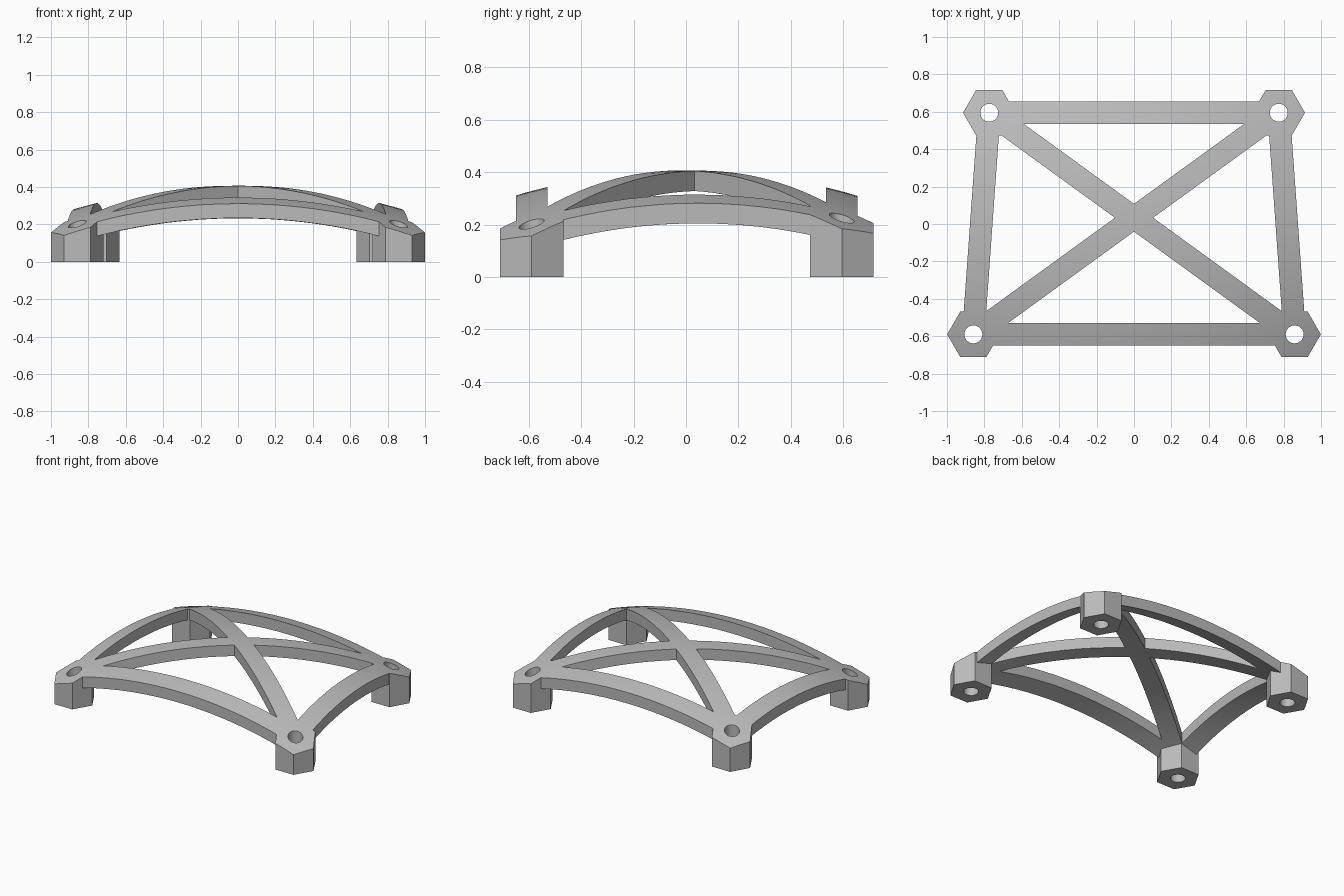
import bpy, bmesh, math
from mathutils import Vector, Matrix

cube = bpy.data.objects.get("Cube")
if cube:
    bpy.data.objects.remove(cube, do_unlink=True)

FRONT, BACK = (0.859, -0.59), (0.774, 0.595)   # bolt centres on the left side
LEG_R, HOLE_R, BAR_W = 0.14, 0.048, 0.12
PEAK, THICK = 0.407, 0.077
DOME = (2.66, 2.25, 2.25)                      # dome ellipsoid radii

grey = bpy.data.materials.new("plain grey")
grey.use_nodes = True
grey.diffuse_color = (0.5, 0.5, 0.5, 1)
grey.node_tree.nodes["Principled BSDF"].inputs["Base Color"].default_value = (0.5, 0.5, 0.5, 1)


def make(name, bm):
    mesh = bpy.data.meshes.new(name)
    bmesh.ops.recalc_face_normals(bm, faces=bm.faces)
    bm.to_mesh(mesh)
    bm.free()
    mesh.materials.append(grey)
    ob = bpy.data.objects.new(name, mesh)
    bpy.context.collection.objects.link(ob)
    return ob


def prism(name, points, z0, z1):
    bm = bmesh.new()
    face = bm.faces.new([bm.verts.new((p[0], p[1], z0)) for p in points])
    top = bmesh.ops.extrude_face_region(bm, geom=[face])
    verts = [g for g in top["geom"] if isinstance(g, bmesh.types.BMVert)]
    bmesh.ops.translate(bm, verts=verts, vec=(0, 0, z1 - z0))
    return make(name, bm)


def ring(centre, radius, sides):
    return [(centre[0] + radius * math.cos(math.tau * i / sides),
             centre[1] + radius * math.sin(math.tau * i / sides)) for i in range(sides)]


def bar(name, a, b):
    a, b = Vector(a), Vector(b)
    d = (b - a).normalized()
    side = Vector((-d.y, d.x)) * BAR_W / 2
    return prism(name, [a - side, b - side, b + side, a + side], 0.05, 0.6)


def dome(name, peak):
    bm = bmesh.new()
    bmesh.ops.create_icosphere(bm, subdivisions=6, radius=1)
    bmesh.ops.transform(bm, verts=bm.verts,
                        matrix=Matrix.Translation((0, 0, peak - DOME[2])) @ Matrix.Diagonal((*DOME, 1)))
    return make(name, bm)


def combine(target, tool, operation):
    mod = target.modifiers.new(tool.name, 'BOOLEAN')
    mod.operation, mod.solver, mod.object = operation, 'EXACT', tool
    bpy.context.view_layer.objects.active = target
    bpy.ops.object.modifier_apply(modifier=mod.name)
    bpy.data.objects.remove(tool, do_unlink=True)


def mirror(p):
    return (-p[0], p[1])


# Crossed and perimeter bars
frame = bar("arched_frame", FRONT, mirror(BACK))
for name, a, b in (("cross_bar", mirror(FRONT), BACK),
                   ("front_bar", mirror(FRONT), FRONT),
                   ("back_bar", mirror(BACK), BACK),
                   ("left_bar", FRONT, BACK),
                   ("right_bar", mirror(FRONT), mirror(BACK))):
    combine(frame, bar(name, a, b), 'UNION')

# Arched underside
combine(frame, dome("inner_dome", PEAK - THICK), 'DIFFERENCE')

# Six-sided legs
corners = [FRONT, BACK, mirror(FRONT), mirror(BACK)]
for c in corners:
    combine(frame, prism("leg", ring(c, LEG_R, 6), 0, 0.6), 'UNION')

# Domed top
combine(frame, dome("outer_dome", PEAK), 'INTERSECT')

# Bolt holes
for c in corners:
    combine(frame, prism("hole", ring(c, HOLE_R, 40), -0.1, 0.7), 'DIFFERENCE')

# Smooth curves, crisp edges
bpy.ops.object.select_all(action='DESELECT')
frame.select_set(True)
bpy.context.view_layer.objects.active = frame
bpy.ops.object.shade_smooth_by_angle(angle=math.radians(30))
